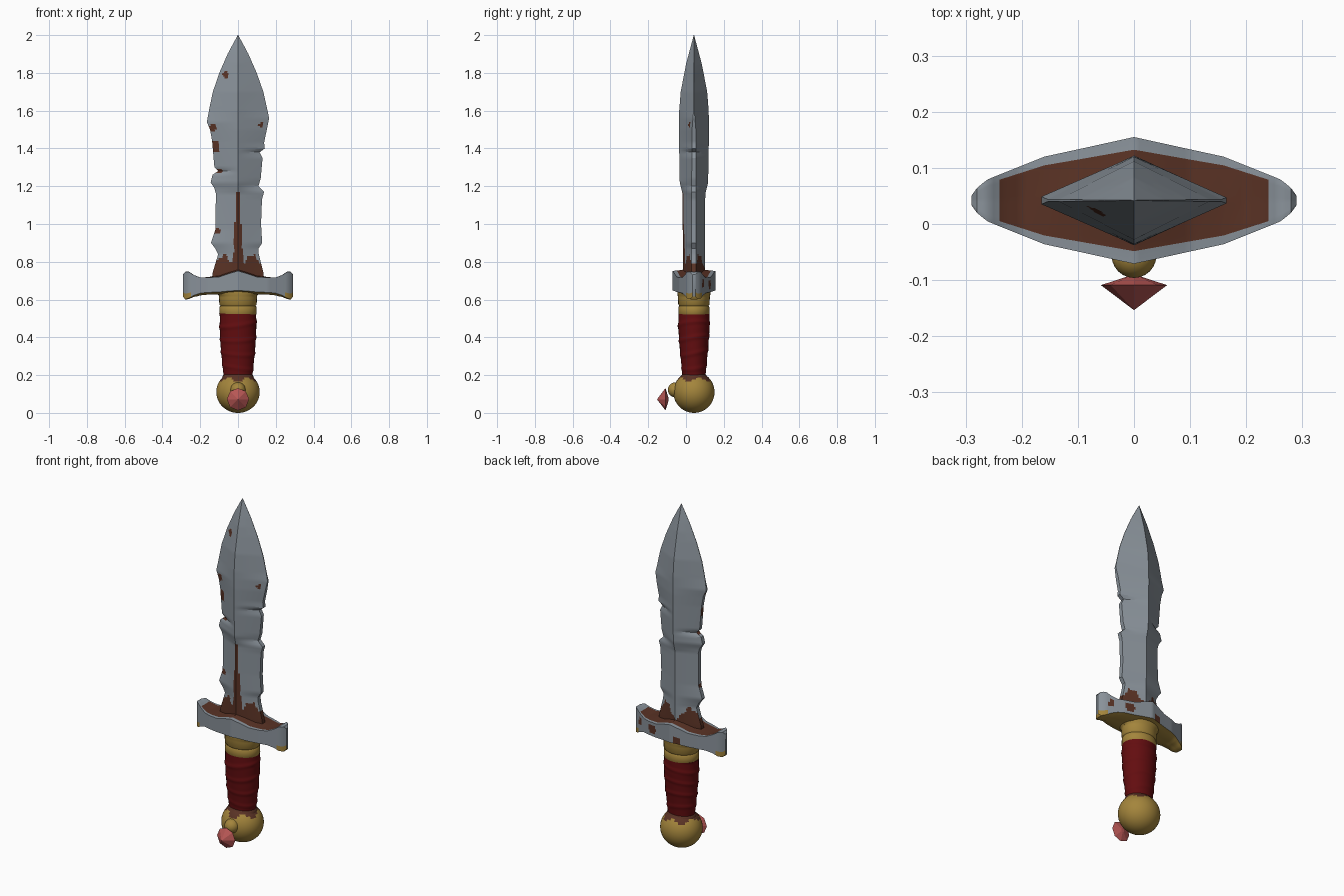
import bpy, bmesh, math
from mathutils import Vector

if "Cube" in bpy.data.objects:
    bpy.data.objects.remove(bpy.data.objects["Cube"])

CY = 0.042  # depth of the sword's centre plane


def material(name, rgb):
    m = bpy.data.materials.new(name)
    m.diffuse_color = (*rgb, 1)
    m.use_nodes = True
    m.node_tree.nodes["Principled BSDF"].inputs["Base Color"].default_value = m.diffuse_color
    return m


STEEL, RUST, GOLD, RED, GEM = [material(n, c) for n, c in (
    ("steel grey", (0.25, 0.285, 0.32)), ("rust brown", (0.10, 0.032, 0.018)),
    ("gold", (0.37, 0.235, 0.045)), ("dark red leather", (0.125, 0.004, 0.005)),
    ("pale red gem", (0.48, 0.095, 0.09)))]


def interp(table, t, k):
    """Linear lookup of column k in rows sorted by their first value."""
    for a, b in zip(table, table[1:]):
        if t <= b[0]:
            f = max(0, (t - a[0]) / (b[0] - a[0]))
            return a[k] + (b[k] - a[k]) * f
    return table[-1][k]


def loft(name, rings, mats, rule=None, angle=30):
    """Skin closed rings of points; rule(centre, normal) picks the material."""
    bm = bmesh.new()
    vr = [[bm.verts.new(p) for p in r] for r in rings]
    n = len(vr[0])
    for a, b in zip(vr, vr[1:]):
        for i in range(n):
            bm.faces.new((a[i], a[(i + 1) % n], b[(i + 1) % n], b[i]))
    bm.faces.new(vr[0])
    bm.faces.new(vr[-1])
    bmesh.ops.recalc_face_normals(bm, faces=bm.faces)
    if rule:
        for f in bm.faces:
            f.material_index = rule(f.calc_center_median(), f.normal)
    me = bpy.data.meshes.new(name)
    bm.to_mesh(me)
    bm.free()
    for m in mats:
        me.materials.append(m)
    ob = bpy.data.objects.new(name, me)
    bpy.context.collection.objects.link(ob)
    bpy.ops.object.select_all(action='DESELECT')
    ob.select_set(True)
    bpy.context.view_layer.objects.active = ob
    if angle:
        bpy.ops.object.shade_smooth_by_angle(angle=math.radians(angle))
    return ob


def subdivide(corners, cuts):
    """Split each side of a closed polygon into equal steps."""
    out = []
    for i, a in enumerate(corners):
        b = corners[(i + 1) % len(corners)]
        out += [Vector(a).lerp(Vector(b), j / cuts[i]) for j in range(cuts[i])]
    return out


def in_spots(u, v, spots):
    return any(((u - a) / ra) ** 2 + ((v - b) / rb) ** 2 < 1 for a, b, ra, rb in spots)


# Blade: nicked left and right edges, diamond section with a blunt lower edge
LEFT = [(0.68, .14), (0.74, .135), (0.84, .105), (0.87, .12), (0.90, .143), (0.97, .12),
        (1.16, .117), (1.19, .125), (1.22, .145), (1.26, .135), (1.28, .105), (1.30, .125),
        (1.44, .137), (1.50, .148), (1.54, .165), (1.62, .15), (1.7, .133), (1.8, .099),
        (1.9, .055), (1.96, .023), (2.0, .001)]
RIGHT = [(0.68, .14), (0.74, .135), (0.84, .11), (0.87, .108), (0.90, .128), (1.0, .122),
         (1.13, .127), (1.17, .138), (1.20, .108), (1.24, .12), (1.35, .13), (1.38, .115),
         (1.40, .142), (1.43, .138), (1.56, .165), (1.62, .152), (1.7, .134), (1.8, .099),
         (1.9, .055), (1.96, .023), (2.0, .001)]
THICK = [(0.68, .058, .012), (1.16, .06, .012), (1.22, .075, .012), (1.5, .08, .01),
         (1.6, .078, .002), (1.7, .07, .002), (1.85, .041, .001), (2.0, .0008, .0003)]
SPOTS = [(-.12, 1.41, .022, .035), (-.135, 1.51, .022, .018), (-.10, 1.28, .02, .012),
         (-.11, .965, .02, .014), (-.065, 1.79, .016, .018), (.12, 1.525, .012, .012)]


def blade_ring(z):
    l, r = interp(LEFT, z, 1), interp(RIGHT, z, 1)
    t, e = interp(THICK, z, 1), interp(THICK, z, 2)
    pts = [(-l, CY - e, z), (0, CY - t, z), (r, CY - e, z),
           (r, CY + e, z), (0, CY + t, z), (-l, CY + e, z)]
    return subdivide(pts, (12, 12, 1, 12, 12, 1))


def blade_rule(c, n):
    front = c.y < CY
    if c.z < 0.80 + 0.035 * math.cos((abs(c.x) - 0.075) * 42) + 0.008 * math.sin(c.x * 160):
        return 1
    if front and abs(c.x) < 0.006 + 0.022 * (1.17 - c.z) / 0.4 and c.z < 1.17:
        return 1
    return int(front and in_spots(c.x, c.z, SPOTS))


loft("blade", [blade_ring(0.68 + 0.01 * i) for i in range(133)], [STEEL, RUST], blade_rule, 25)

# Guard: |x|, half depth, rim top, rim bottom, mirrored about x = 0
GUARD = [(0, .113, .752, .648), (.05, .102, .737, .645), (.10, .091, .72, .64),
         (.16, .078, .716, .638), (.20, .062, .716, .634), (.235, .048, .73, .622),
         (.262, .037, .748, .606), (.28, .022, .746, .602), (.29, .008, .733, .615)]


def guard_ring(x):
    h, zt, zb = [interp(GUARD, abs(x), k) for k in (1, 2, 3)]
    end = min(1, (0.29 - abs(x)) / 0.08)
    top = zt + 0.015 * end * max(0, 1 - abs(x) / 0.2)
    pts = [(x, CY - h, zb), (x, CY - h, zt), (x, CY - h * .8, zt + .001), (x, CY, top),
           (x, CY + h * .8, zt + .001), (x, CY + h, zt), (x, CY + h, zb),
           (x, CY + h * .55, zb - .012 * end), (x, CY - h * .55, zb - .012 * end)]
    return subdivide(pts, (5, 1, 6, 6, 1, 5, 2, 3, 2))


def guard_rule(c, n):
    if n.z < -0.45 or c.z < 0.625:
        return 2
    if n.z > 0.5:
        h = interp(GUARD, abs(c.x), 1)
        return int(abs(c.x) < 0.235 and abs(c.y - CY) < 0.82 * h)
    back = c.y > CY
    return int(back and in_spots(c.x, c.z, [(.13, .68, .035, .022), (.235, .685, .015, .02),
                                            (-.04, .665, .025, .015)]))


loft("guard", [guard_ring(-0.29 + 0.01 * i) for i in range(59)],
     [STEEL, RUST, GOLD], guard_rule, 35)


# Turned parts of the handle: rows of height, x radius, y radius
def turned(name, rows, mats, rule=None, step=None, bump=None, sides=32):
    z0, z1 = rows[0][0], rows[-1][0]
    n = max(1, round((z1 - z0) / step)) if step else 0
    zs = [z0 + (z1 - z0) * i / n for i in range(n + 1)] if step else [r[0] for r in rows]
    rings = []
    for z in zs:
        rx, ry = interp(rows, z, 1), interp(rows, z, 2)
        ring = []
        for i in range(sides):
            a = 2 * math.pi * i / sides
            k = 1 + (bump(a, z) if bump else 0)
            ring.append((rx * k * math.cos(a), CY + ry * k * math.sin(a), z))
        rings.append(ring)
    return loft(name, rings, mats, rule, 45)


def wrap(a, z):  # slanted leather turns, alternating in slope
    return 0.045 * max(0, math.sin(z * 2 * math.pi / 0.075 + 1.3 * math.sin(a + z * 9))) ** 3


turned("grip", [(.18, .074, .06), (.24, .081, .065), (.34, .091, .075), (.45, .097, .083),
                (.525, .096, .082)], [RED], step=0.008, bump=wrap)
turned("upper_collar", [(.518, .094, .079), (.525, .099, .083), (.56, .098, .082), (.567, .093, .078),
                        (.575, .099, .083), (.61, .1, .084), (.622, .101, .086),
                        (.64, .125, .088), (.66, .13, .085)], [GOLD])
turned("lower_collar", [(.165, .085, .075), (.185, .084, .072), (.2, .079, .066),
                        (.206, .07, .058)], [RUST])

# Pommel ball with a rusty top, and the small knob on its front
ball = [(0.11 - 0.11 * math.cos(math.pi * i / 24), max(.001, .115 * math.sin(math.pi * i / 24)),
         max(.001, .109 * math.sin(math.pi * i / 24))) for i in range(25)]
turned("pommel", ball, [GOLD, RUST],
       lambda c, n: int(c.z > 0.175 + 0.012 * math.sin(5 * math.atan2(c.y - CY, c.x))), sides=48)


def front_ring(y, z, r, sides, rz=None):
    return [(r * math.cos(2 * math.pi * i / sides), y, z + (rz or r) * math.sin(2 * math.pi * i / sides))
            for i in range(sides)]


loft("pommel_knob", [front_ring(-.056 - .04 * math.cos(math.pi * i / 12), .122,
                                max(.0008, .04 * math.sin(math.pi * i / 12)), 20)
                     for i in range(13)], [GOLD], angle=45)

# Faceted gem in front of the pommel
loft("gem", [front_ring(-.153, .072, .0006, 8), front_ring(-.109, .072, .059, 8),
             front_ring(-.093, .072, .010, 8)], [GEM], angle=0)
